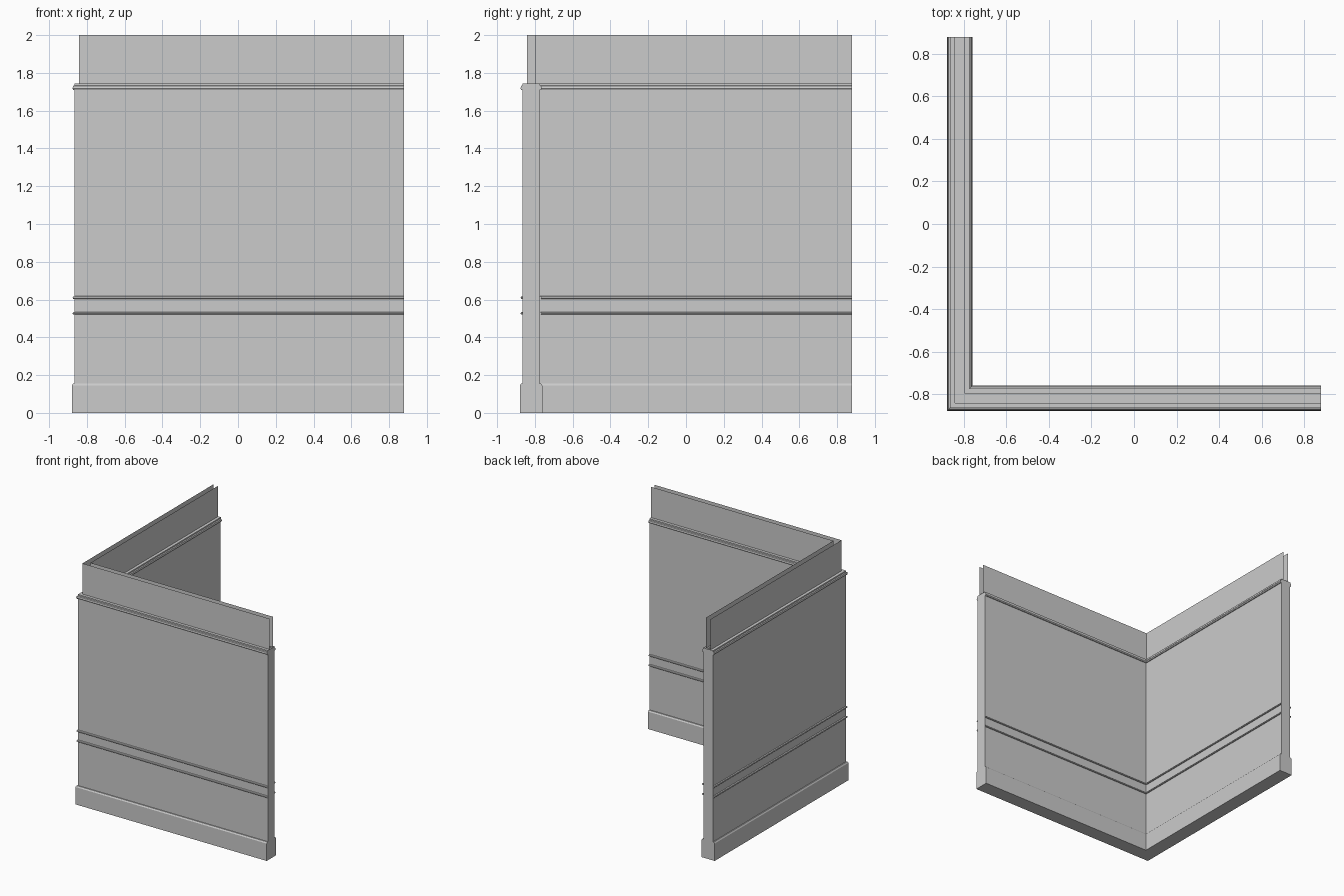
import bpy

if "Cube" in bpy.data.objects:
    bpy.data.objects.remove(bpy.data.objects["Cube"])

C = -0.82    # centre line of both wings
END = 0.88   # free end of both wings


def make(name, verts, faces):
    mesh = bpy.data.meshes.new(name)
    mesh.from_pydata(verts, [], faces)
    mesh.update()
    obj = bpy.data.objects.new(name, mesh)
    bpy.context.collection.objects.link(obj)
    return obj


def sweep(name, profile):
    """Sweep (offset, z) points along the mitred L-shaped path."""
    n = len(profile)
    verts = [(END, C + d, z) for d, z in profile]
    verts += [(C + d, C + d, z) for d, z in profile]
    verts += [(C + d, END, z) for d, z in profile]
    faces = []
    for j in range(2):
        for k in range(n - 1):
            a, b = j * n + k, (j + 1) * n + k
            faces.append((a, b, b + 1, a + 1))
    return make(name, verts, faces)


def both_sides(name, half):
    """Sweep a profile (bottom to top) on the inner and outer wall sides."""
    sweep(name + "_inner", half)
    sweep(name + "_outer", [(-d, z) for d, z in reversed(half)])


# Baseboard: U-shaped profile with bevelled top and closed underside
base = [(0.06, 0), (0.06, 0.144), (0.053, 0.155), (0.045, 0.155)]
sweep("baseboard", [(-d, z) for d, z in reversed(base)] + base)

# Flat wall panels
both_sides("wall_panel", [(0.045, 0.155), (0.045, 1.71)])

# Two slim rails
for name, z in (("lower_rail", 0.521), ("upper_rail", 0.604)):
    both_sides(name, [(0.045, z), (0.052, z), (0.056, z + 0.005),
                      (0.053, z + 0.011), (0.045, z + 0.014)])

# Cornice moulding with ledge back to the upper panel
both_sides("cornice", [(0.045, 1.71), (0.052, 1.71), (0.056, 1.718), (0.053, 1.73),
                       (0.046, 1.734), (0.046, 1.745), (0.022, 1.745)])

# Recessed upper panels: two thin sheets, open between them
both_sides("upper_panel", [(0.022, 1.745), (0.022, 2.0)])

# End caps on the free ends
half = [(0.06, 0), (0.06, 0.144), (0.053, 0.155), (0.045, 0.155), (0.045, 1.71),
        (0.052, 1.71), (0.056, 1.718), (0.053, 1.73), (0.046, 1.734), (0.046, 1.745)]
outline = half + [(-d, z) for d, z in reversed(half)]
ids = tuple(range(len(outline)))
make("end_cap_right", [(END, C + d, z) for d, z in outline], [ids])
make("end_cap_back", [(C + d, END, z) for d, z in outline], [ids[::-1]])
